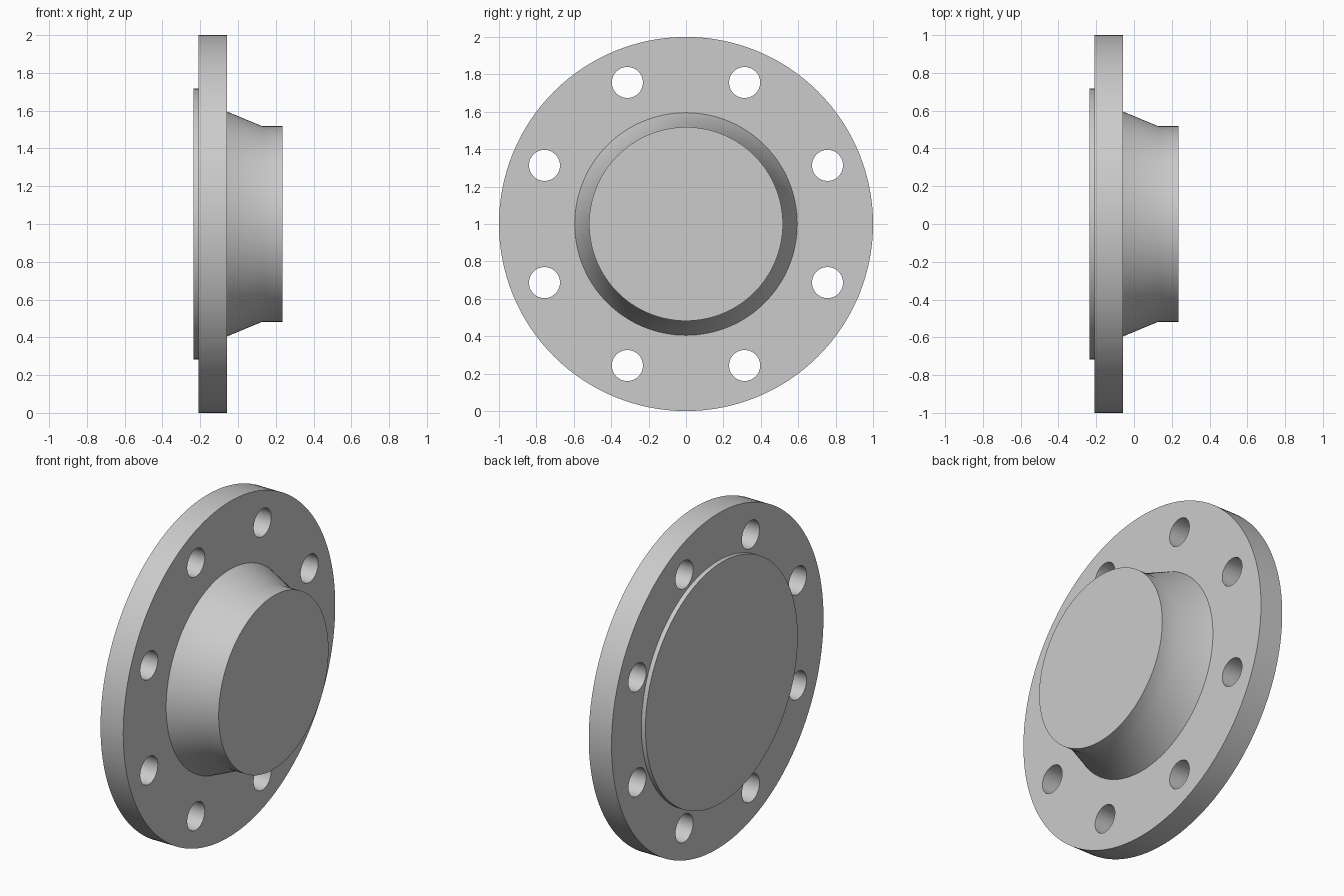
import bpy, bmesh
from math import cos, sin, pi, radians
from mathutils import Matrix

cube = bpy.data.objects.get("Cube")
if cube:
    bpy.data.objects.remove(cube, do_unlink=True)

SEGMENTS = 128
AXIS_HEIGHT = 1.0

grey = bpy.data.materials.new("light_grey_steel")
grey.use_nodes = True
colour = (0.6, 0.6, 0.6, 1)
grey.diffuse_color = colour
grey.node_tree.nodes["Principled BSDF"].inputs["Base Color"].default_value = colour


def make_object(name, bm):
    bmesh.ops.recalc_face_normals(bm, faces=bm.faces)
    mesh = bpy.data.meshes.new(name)
    bm.to_mesh(mesh)
    bm.free()
    mesh.materials.append(grey)
    obj = bpy.data.objects.new(name, mesh)
    bpy.context.collection.objects.link(obj)
    return obj


def turned_solid(name, profile):
    """Turn (x, radius) points about the x axis and cap both ends."""
    bm = bmesh.new()
    rings = []
    for x, r in profile:
        angles = [2 * pi * i / SEGMENTS for i in range(SEGMENTS)]
        rings.append([bm.verts.new((x, r * cos(a), AXIS_HEIGHT + r * sin(a))) for a in angles])
    for low, high in zip(rings, rings[1:]):
        for i in range(SEGMENTS):
            j = (i + 1) % SEGMENTS
            bm.faces.new((low[i], low[j], high[j], high[i]))
    bm.faces.new(rings[0])
    bm.faces.new(rings[-1])
    return make_object(name, bm)


# Raised face, bolting disc, tapered hub and straight neck in one turned body
flange = turned_solid("weld_neck_flange", [
    (-0.235, 0.718), (-0.208, 0.718),
    (-0.208, 1.0), (-0.058, 1.0),
    (-0.058, 0.595), (0.128, 0.518), (0.235, 0.518)])

# Eight bolt hole cutters on the pitch circle
bm = bmesh.new()
for i in range(8):
    a = 2 * pi * (i + 0.5) / 8
    place = Matrix.Translation((-0.133, 0.819 * cos(a), AXIS_HEIGHT + 0.819 * sin(a)))
    bmesh.ops.create_cone(bm, cap_ends=True, segments=48, radius1=0.083, radius2=0.083,
                          depth=0.4, matrix=place @ Matrix.Rotation(pi / 2, 4, 'Y'))
cutter = make_object("bolt_hole_cutter", bm)
cutter.hide_render = True

# Drill the holes, then smooth the round walls and keep the rims sharp
drill = flange.modifiers.new("bolt_holes", 'BOOLEAN')
drill.operation = 'DIFFERENCE'
drill.solver = 'EXACT'
drill.object = cutter
bpy.ops.object.select_all(action='DESELECT')
bpy.context.view_layer.objects.active = flange
flange.select_set(True)
bpy.ops.object.modifier_apply(modifier=drill.name)
bpy.data.objects.remove(cutter, do_unlink=True)
bpy.ops.object.shade_smooth_by_angle(angle=radians(30))
